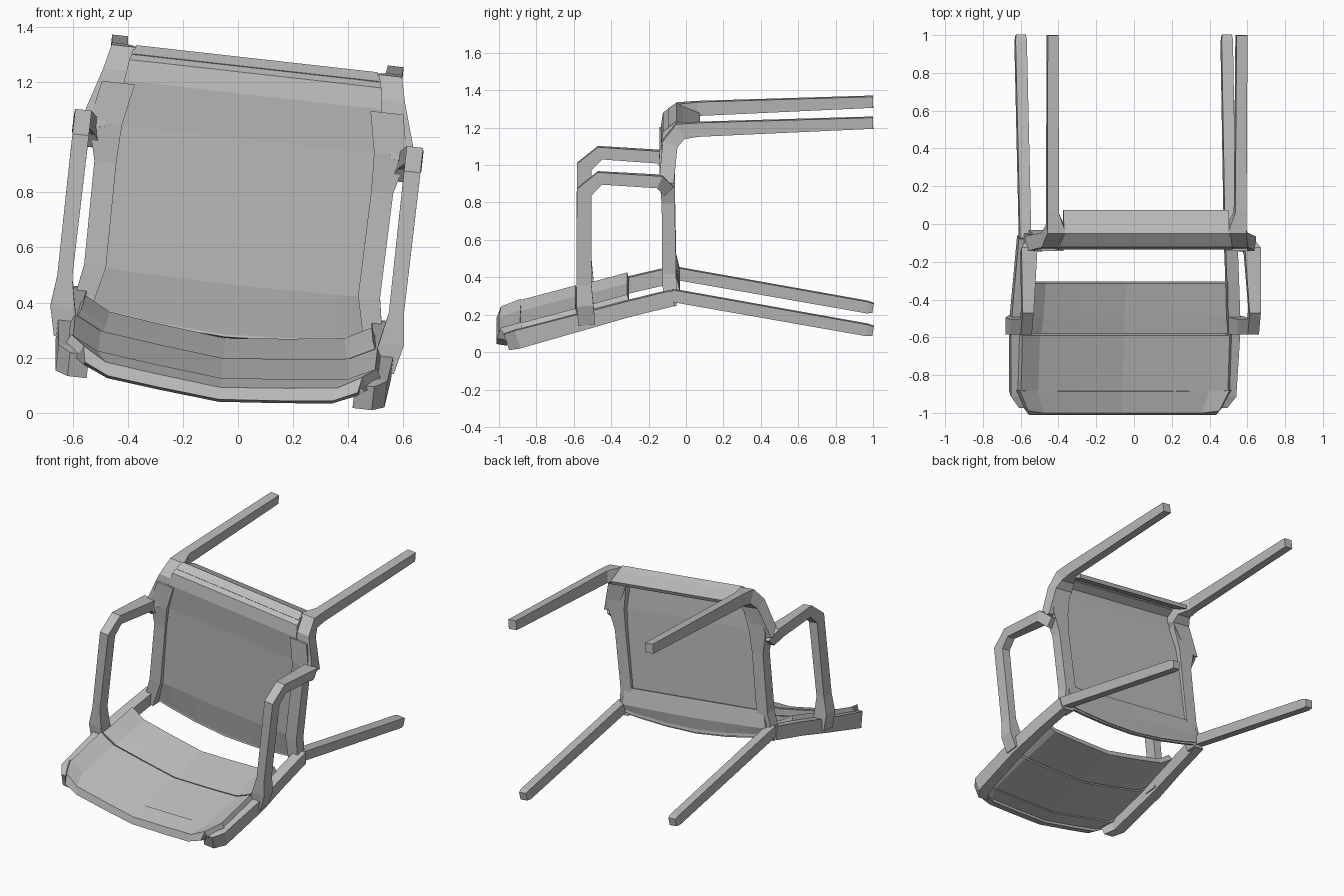
import bpy, bmesh, math
from mathutils import Vector

cube = bpy.data.objects.get("Cube")
if cube:
    bpy.data.objects.remove(cube)

TILT = math.radians(6.4)  # the tipped chair also leans sideways

grey = bpy.data.materials.new("plain grey")
grey.use_nodes = True
colour = (0.5, 0.5, 0.5, 1)
grey.diffuse_color = colour
grey.node_tree.nodes["Principled BSDF"].inputs["Base Color"].default_value = colour


def finish(bm, name, thickness=0):
    """Turn one half into a mirrored, tilted object."""
    bmesh.ops.recalc_face_normals(bm, faces=bm.faces)
    mesh = bpy.data.meshes.new(name)
    bm.to_mesh(mesh)
    bm.free()
    mesh.materials.append(grey)
    ob = bpy.data.objects.new(name, mesh)
    bpy.context.collection.objects.link(ob)
    ob.location.x = -0.075
    ob.rotation_euler.y = TILT
    ob.modifiers.new("mirror", "MIRROR").use_clip = True
    if thickness:
        solid = ob.modifiers.new("solid", "SOLIDIFY")
        solid.thickness = thickness
        solid.offset = 0
    return ob


def beam(name, stations):
    """Box-section bar through stations of (point, width in x, depth)."""
    bm = bmesh.new()
    pts = [Vector(s[0]) for s in stations]
    rings = []
    for i, (p, wide, deep) in enumerate(stations):
        ahead = pts[min(i + 1, len(pts) - 1)] - pts[i]
        behind = pts[i] - pts[max(i - 1, 0)]
        tangent = ahead.normalized() + behind.normalized()
        across = Vector((0, -tangent.z, tangent.y)).normalized()
        side = Vector((1, 0, 0))
        rings.append([bm.verts.new(pts[i] + side * a * wide / 2 + across * b * deep / 2)
                      for a, b in ((-1, -1), (1, -1), (1, 1), (-1, 1))])
    for r, q in zip(rings, rings[1:]):
        for k in range(4):
            bm.faces.new((r[k], r[k - 1], q[k - 1], q[k]))
    bm.faces.new(rings[0])
    bm.faces.new(rings[-1])
    return finish(bm, name)


def sheet(name, rows, section, thickness):
    """Bent panel: rows of (y, z, half width, bend), section of (x share, rise)."""
    bm = bmesh.new()
    grid = [[bm.verts.new((half * s, y, z + bend * rise)) for s, rise in section]
            for y, z, half, bend in rows]
    for r, q in zip(grid, grid[1:]):
        for k in range(len(section) - 1):
            bm.faces.new((r[k], r[k + 1], q[k + 1], q[k]))
    return finish(bm, name, thickness)


# Legs, running backwards because the chair lies on its back
beam("rear_legs", [((.549, 1, .176), .05, .05), ((.549, .97, .181), .06, .062),
                   ((.546, -.08, .368), .06, .065)])
beam("front_legs", [((.503, 1, 1.291), .058, .06), ((.5, .06, 1.255), .06, .075),
                    ((.48, -.03, 1.245), .1, .09), ((.485, -.085, 1.18), .13, .085),
                    ((.57, -.105, .98), .09, .08)])

# Seat side rails and the blocks joining them to the arms
beam("seat_side_rails", [((.535, -.085, .31), .07, .07), ((.5, -.09, .48), .08, .075),
                         ((.505, -.095, .86), .08, .07), ((.52, -.1, 1.0), .12, .085),
                         ((.49, -.1, 1.15), .12, .085)])

# Seat with a rolled front edge and a bowed rear edge
bow = [(0, 0), (.4, .2), (.75, .6), (1, 1)]
sheet("seat", [(-.055, .28, .53, .06), (-.085, .47, .52, .01), (-.105, 1.0, .5, 0),
               (-.12, 1.16, .47, 0), (-.11, 1.23, .46, 0), (-.06, 1.265, .45, 0)], bow, .03)
sheet("seat_front_rail", [(-.09, 1.25, .45, 0), (-.05, 1.28, .44, 0), (-.02, 1.26, .44, 0),
                          (.07, 1.225, .44, 0)], bow, .025)
sheet("seat_rear_rail", [(-.07, .49, .51, 0), (-.045, .38, .53, .01),
                         (-.06, .275, .55, .06)], bow, .025)

# Armrests with their posts
beam("armrests", [((.56, -.09, .93), .07, .07), ((.595, -.14, .985), .085, .07),
                  ((.605, -.46, 1.005), .06, .07), ((.605, -.545, .93), .06, .085),
                  ((.605, -.545, .43), .055, .08), ((.6, -.54, .32), .09, .09),
                  ((.575, -.53, .215), .09, .09)])

# Backrest frame
beam("backrest_stiles", [((.55, -.07, .355), .065, .085), ((.565, -.3, .3), .065, .085),
                         ((.575, -.54, .235), .075, .09), ((.56, -.9, .135), .08, .1),
                         ((.52, -.96, .115), .07, .09)])

# Backrest boards, bent along the middle with raised ends
bend = [(0, 0), (.45, .25), (.82, .5), (1, 1)]
sheet("backrest_top_rail", [(-.985, .045, .5, .08), (-.98, .075, .52, .09),
                            (-.88, .1, .57, .1)], bend, .055)
sheet("backrest_main_board", [(-.885, .1, .56, .1), (-.585, .18, .56, .1)], bend, .04)
sheet("backrest_lower_board", [(-.575, .18, .55, .1), (-.49, .205, .54, .1),
                               (-.31, .255, .53, .1)], bend, .035)
